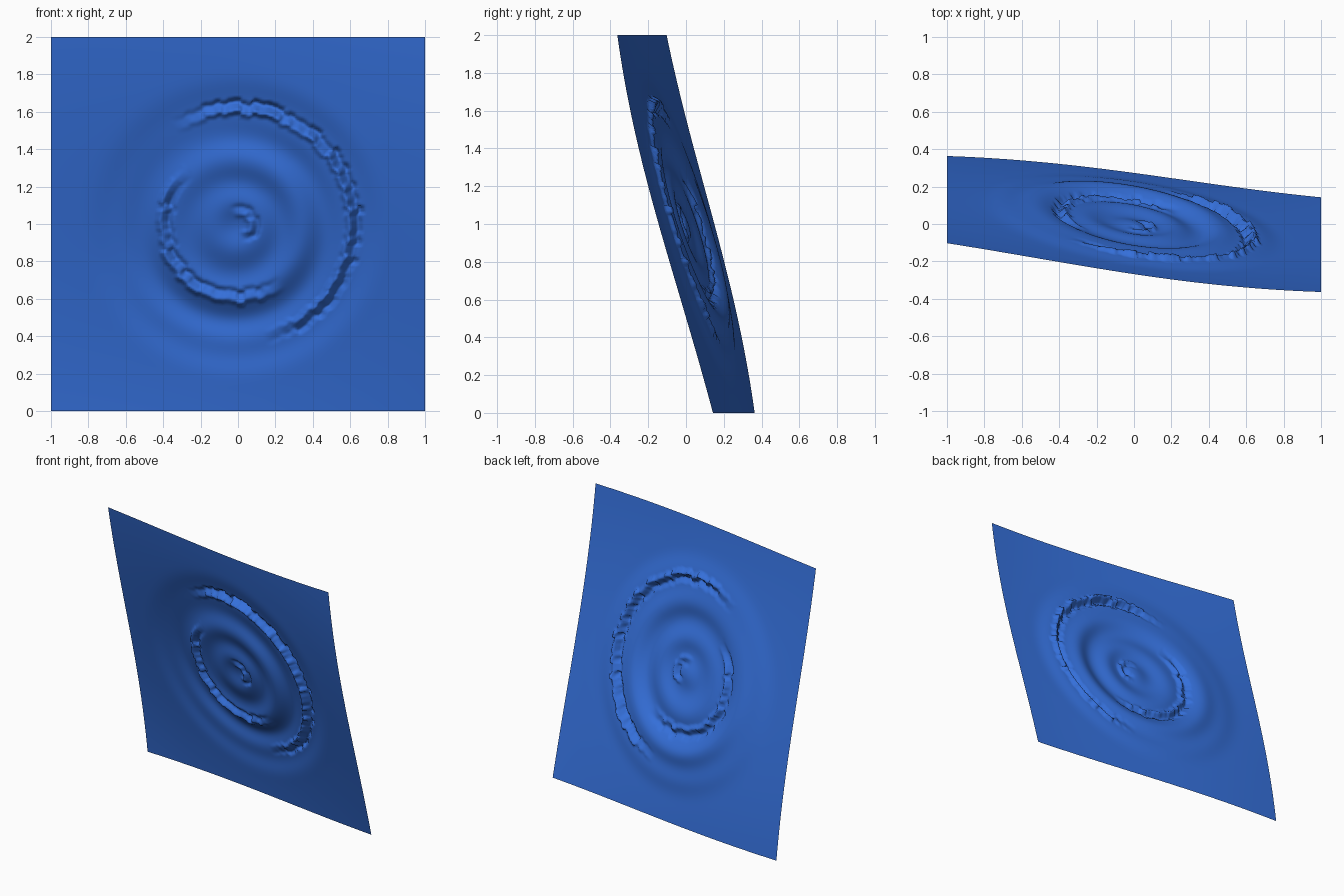
import bpy, bmesh, math, random

if "Cube" in bpy.data.objects:
    bpy.data.objects.remove(bpy.data.objects["Cube"])

random.seed(4)
jitter = [random.uniform(-1, 1) for _ in range(360)]


def crease(r, a, r0, mid, half, sign, width, depth, cell):
    """Ragged fold along an arc: out to one side, through the sheet, and back."""
    da = (math.degrees(a) - mid + 180) % 360 - 180
    if abs(da) >= half:
        return 0.0
    fade = min(1.0, 3 * (1 - abs(da) / half))
    n = jitter[int((da + 180) / cell) % 360]
    t = sign * (r - r0 - 0.012 * n) / width
    if abs(t) <= 1:
        shape = t
    elif abs(t) < 2:
        shape = math.copysign(2 - abs(t), t)
    else:
        shape = 0.0
    return depth * fade * (1 + 0.4 * n) * shape


def depth_at(x, z):
    r, a = math.hypot(x, z), math.atan2(z, x)
    # leaning sheet, steeper in the middle, with one corner pushed back
    y = -(0.15 * x + 0.268 * z) / (1 + 0.15 * (r * r - 1))
    y += 0.04 * ((1 + x) * (1 - z) / 4) ** 3
    # concentric ripples on a low swell, strongest towards the lower left
    lean = min(1.0, r / 0.3) * math.cos(a - math.radians(45))
    y += 0.03 * math.exp(-((r - 0.56) / 0.15) ** 2) * (1 - 0.2 * lean)
    fade = math.exp(-(r / 0.7) ** 6)
    quiet = 1 - 0.7 * max(0.0, math.cos(a - math.radians(140))) * min(1.0, r / 0.5)
    amp = 0.009 + 0.006 * min(1.0, r / 0.5)
    y += amp * fade * quiet * math.sin(2 * math.pi * (r + 0.03 * lean - 0.66) / 0.24)
    # outer, inner and central creases
    y += crease(r, a, 0.62, 23, 100, 1, 0.024, 0.03, 3)
    y += crease(r, a, 0.39, 220, 88, -1, 0.024, 0.024, 5)
    y += crease(r, a, 0.08, 20, 100, 1, 0.02, 0.016, 20)
    return y


# rippled sheet
mesh = bpy.data.meshes.new("rippled_sheet")
bm = bmesh.new()
bmesh.ops.create_grid(bm, x_segments=200, y_segments=200, size=1)
for v in bm.verts:
    x, z = v.co.x, v.co.y
    v.co = (x, depth_at(x, z), z + 1)
bm.normal_update()
for f in bm.faces:
    f.smooth = True
bm.to_mesh(mesh)
bm.free()
sheet = bpy.data.objects.new("rippled_sheet", mesh)
bpy.context.collection.objects.link(sheet)

# blue
mat = bpy.data.materials.new("blue")
mat.diffuse_color = (0.035, 0.16, 0.7, 1)
mat.use_nodes = True
mat.node_tree.nodes["Principled BSDF"].inputs["Base Color"].default_value = mat.diffuse_color
mesh.materials.append(mat)
